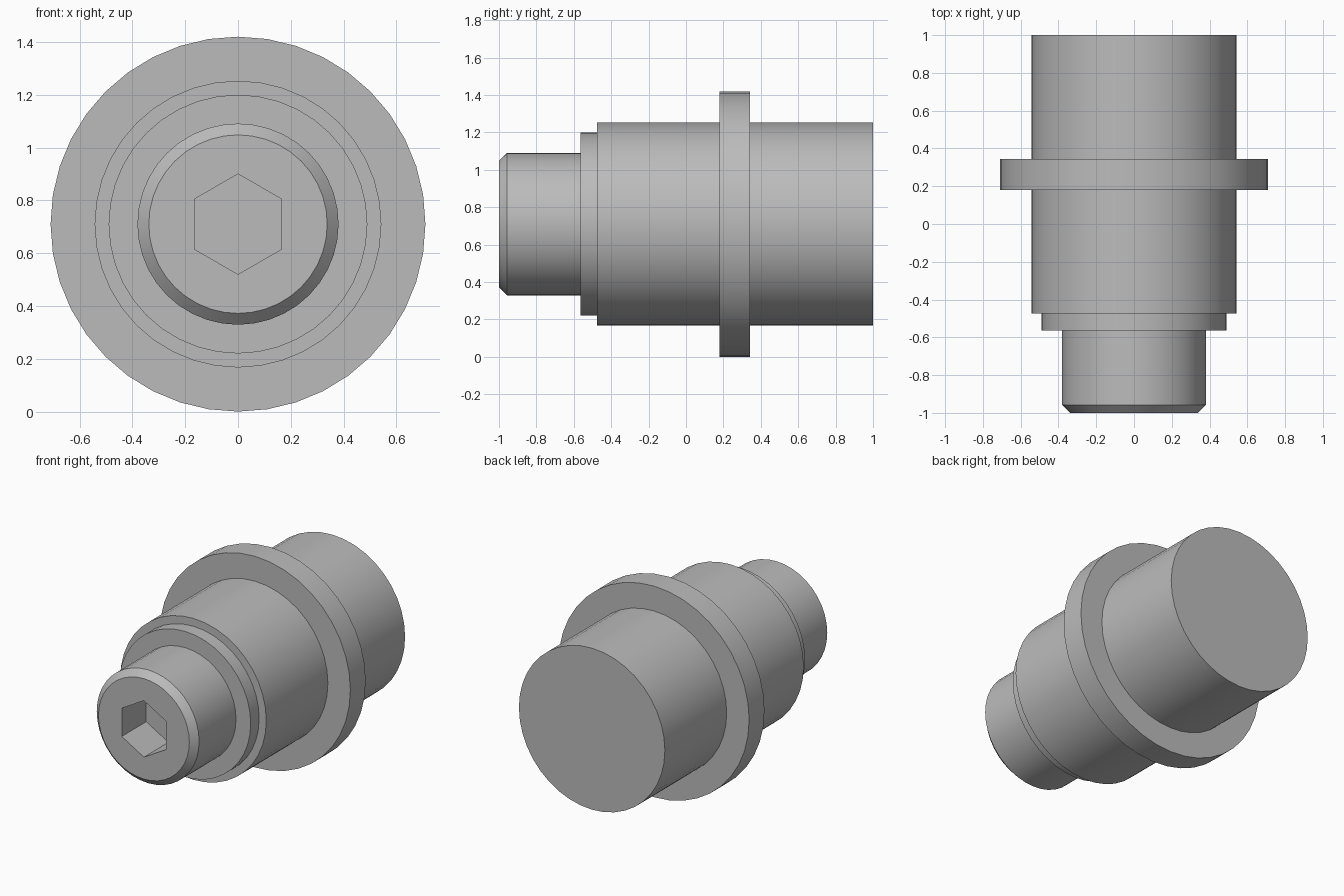
import bpy, bmesh, math

cube = bpy.data.objects.get("Cube")
if cube:
    bpy.data.objects.remove(cube, do_unlink=True)

AXIS_Z = 0.71  # height of the turning axis
SEGMENTS = 40

steel = bpy.data.materials.new("plain grey")
steel.use_nodes = True
steel.diffuse_color = (0.5, 0.5, 0.5, 1)
steel.node_tree.nodes["Principled BSDF"].inputs["Base Color"].default_value = (0.5, 0.5, 0.5, 1)


def turned_solid(name, profile, sides):
    """Closed solid turned about the y axis from (radius, y) points, a corner at the top."""
    bm = bmesh.new()
    rings = []
    for radius, y in profile:
        angles = [2 * math.pi * i / sides for i in range(sides)]
        rings.append([bm.verts.new((radius * math.sin(a), y, AXIS_Z + radius * math.cos(a)))
                      for a in angles])
    for near, far in zip(rings, rings[1:]):
        for i in range(sides):
            j = (i + 1) % sides
            bm.faces.new((near[i], near[j], far[j], far[i]))
    bm.faces.new(rings[0])
    bm.faces.new(rings[-1])
    bmesh.ops.recalc_face_normals(bm, faces=bm.faces)
    mesh = bpy.data.meshes.new(name)
    bm.to_mesh(mesh)
    bm.free()
    mesh.materials.append(steel)
    obj = bpy.data.objects.new(name, mesh)
    bpy.context.collection.objects.link(obj)
    return obj


# Stepped body: chamfered nose, collar, barrel with flange
body = turned_solid("stepped_body", [
    (0.338, -1), (0.381, -0.957),
    (0.381, -0.565), (0.49, -0.565),
    (0.49, -0.475), (0.543, -0.475),
    (0.543, 0.18), (0.71, 0.18),
    (0.71, 0.343), (0.543, 0.343),
    (0.543, 1),
], SEGMENTS)

# Hexagonal socket cut into the nose
cutter = turned_solid("socket_cutter", [(0.19, -1.1), (0.19, -0.74)], 6)
cutter.hide_render = True
cut = body.modifiers.new("hex_socket", "BOOLEAN")
cut.operation = "DIFFERENCE"
cut.solver = "EXACT"
cut.object = cutter

bpy.ops.object.select_all(action="DESELECT")
body.select_set(True)
bpy.context.view_layer.objects.active = body
bpy.ops.object.modifier_apply(modifier=cut.name)
bpy.data.objects.remove(cutter, do_unlink=True)

# Smooth round walls, crisp steps
bpy.ops.object.shade_smooth_by_angle(angle=math.radians(30))
